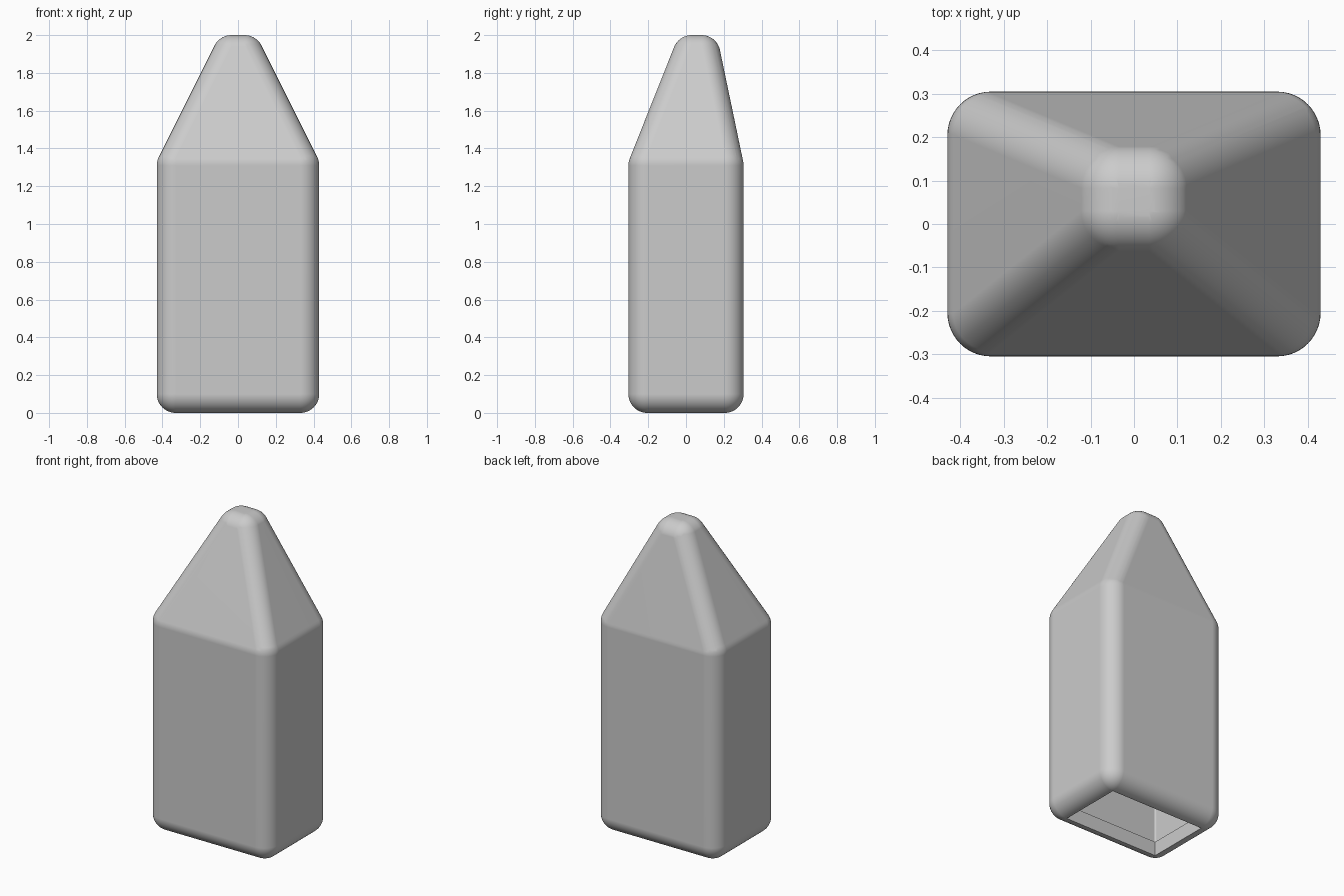
import bpy, bmesh, math
from mathutils import Vector

if "Cube" in bpy.data.objects:
    bpy.data.objects.remove(bpy.data.objects["Cube"], do_unlink=True)

RADIUS = 0.10        # outer edge rounding
INNER_RADIUS = 0.01  # inner edge rounding, leaves the wall thickness
HALF_X, HALF_Y = 0.33, 0.205
TOP_X, TOP_FRONT, TOP_BACK = 0.035, 0.03, 0.082


def corner_points():
    """Centres of the rounded corners: base, shoulder and off-centre tip."""
    for z in (RADIUS, 1.31):
        for x in (-HALF_X, HALF_X):
            for y in (-HALF_Y, HALF_Y):
                yield Vector((x, y, z))
    for x in (-TOP_X, TOP_X):
        for y in (TOP_FRONT, TOP_BACK):
            yield Vector((x, y, 2 - RADIUS))


def ball_points(radius, segments):
    """Points of a ball around the origin."""
    ball = bmesh.new()
    bmesh.ops.create_uvsphere(
        ball, u_segments=segments, v_segments=segments // 2, radius=radius)
    points = [v.co.copy() for v in ball.verts]
    ball.free()
    return points


def rounded_hull(bm, radius, segments):
    """Wrap a ball at every corner in one skin, open its floor
    and return the edges around the opening."""
    points = ball_points(radius, segments)
    verts = [bm.verts.new(centre + p) for centre in corner_points() for p in points]
    bmesh.ops.convex_hull(bm, input=verts)
    loose = [v for v in verts if not v.link_faces]
    bmesh.ops.delete(bm, geom=loose, context="VERTS")
    faces = {f for v in verts if v.is_valid for f in v.link_faces}
    floor_z = RADIUS - radius + 1e-4
    floor = {f for f in faces if all(v.co.z < floor_z for v in f.verts)}
    walls = faces - floor
    bmesh.ops.delete(bm, geom=list(floor), context="FACES")
    return list({e for f in walls for e in f.edges if e.is_boundary})


# Hollow body: outer skin, inner skin and the straight rim joining them
bm = bmesh.new()
outer_rim = rounded_hull(bm, RADIUS, 48)
inner_rim = rounded_hull(bm, INNER_RADIUS, 16)
bmesh.ops.bridge_loops(bm, edges=outer_rim + inner_rim)
bmesh.ops.recalc_face_normals(bm, faces=bm.faces)
bmesh.ops.dissolve_limit(bm, angle_limit=math.radians(0.3),
                         verts=bm.verts, edges=bm.edges)
mesh = bpy.data.meshes.new("hollow_body")
bm.to_mesh(mesh)
bm.free()
body = bpy.data.objects.new("hollow_body", mesh)
bpy.context.collection.objects.link(body)

# Plain grey finish
grey = bpy.data.materials.new("plain_grey")
grey.use_nodes = True
colour = (0.6, 0.6, 0.6, 1)
grey.diffuse_color = colour
grey.node_tree.nodes["Principled BSDF"].inputs["Base Color"].default_value = colour
mesh.materials.append(grey)

# Smooth rounding with flat walls
bpy.ops.object.select_all(action="DESELECT")
body.select_set(True)
bpy.context.view_layer.objects.active = body
bpy.ops.object.shade_smooth_by_angle(angle=math.radians(30))
weighted = body.modifiers.new("flat_walls", "WEIGHTED_NORMAL")
weighted.keep_sharp = True
